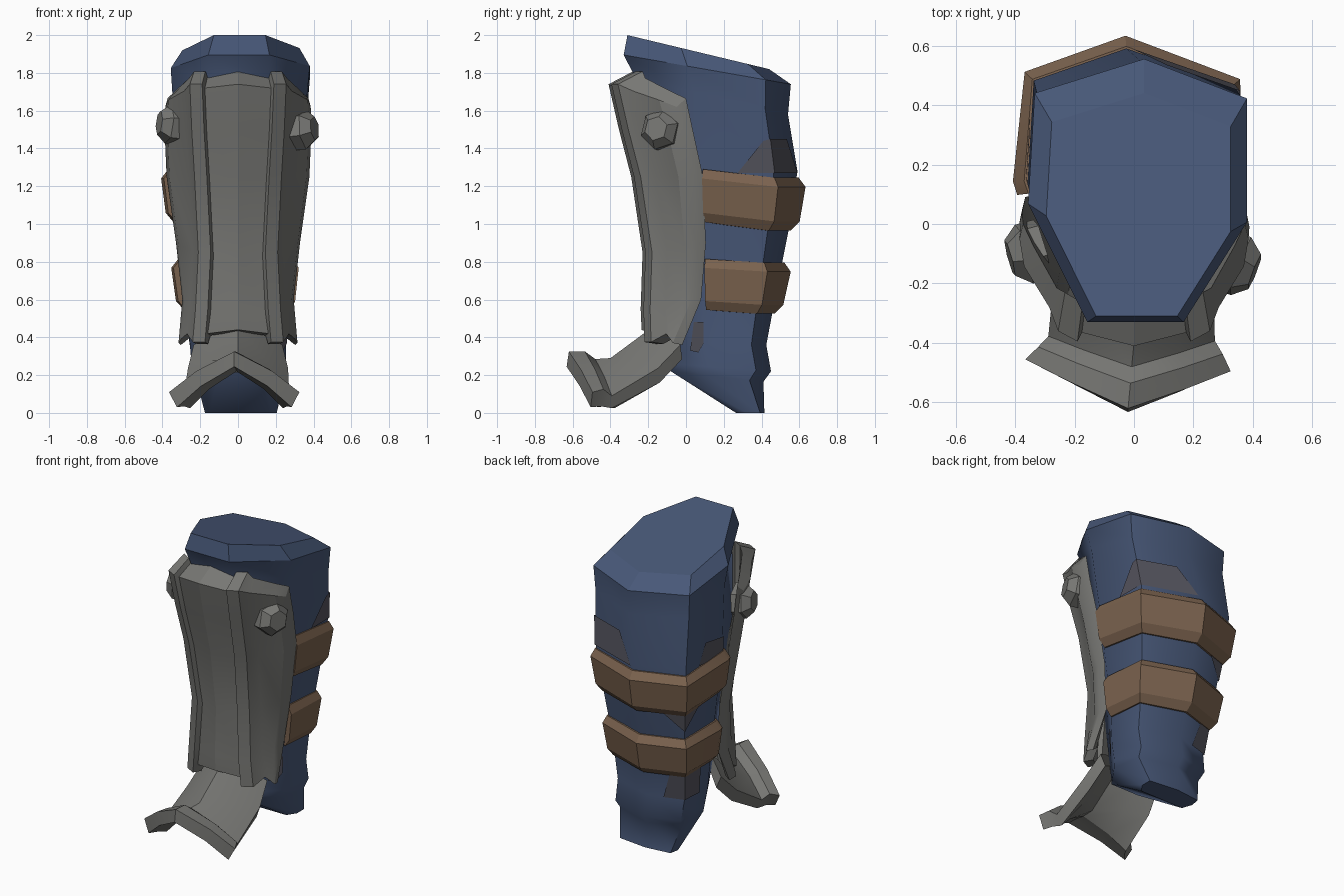
import bpy, bmesh, math
from mathutils import Vector

if "Cube" in bpy.data.objects:
    bpy.data.objects.remove(bpy.data.objects["Cube"])


def material(name, rgb):
    m = bpy.data.materials.new(name)
    m.diffuse_color = (*rgb, 1)
    m.use_nodes = True
    m.node_tree.nodes["Principled BSDF"].inputs["Base Color"].default_value = m.diffuse_color
    return m


BLUE = material("blue_cloth", (0.064, 0.097, 0.187))
GREY = material("grey_metal", (0.185, 0.185, 0.174))
BROWN = material("brown_leather", (0.2, 0.125, 0.078))
WORN = material("worn_cloth", (0.088, 0.087, 0.11))


def make(name, verts, faces, mat, angle=28):
    me = bpy.data.meshes.new(name)
    me.from_pydata([tuple(v) for v in verts], [], faces)
    bm = bmesh.new()
    bm.from_mesh(me)
    bmesh.ops.recalc_face_normals(bm, faces=bm.faces)
    bm.to_mesh(me)
    bm.free()
    me.materials.append(mat)
    ob = bpy.data.objects.new(name, me)
    bpy.context.collection.objects.link(ob)
    bpy.ops.object.select_all(action='DESELECT')
    ob.select_set(True)
    bpy.context.view_layer.objects.active = ob
    bpy.ops.object.shade_smooth_by_angle(angle=math.radians(angle))
    return ob


def loft(name, rings, mat, angle=28):
    """Skin closed rings and cap both ends."""
    n = len(rings[0])
    verts = [p for r in rings for p in r]
    faces = [(k * n + i, k * n + (i + 1) % n, (k + 1) * n + (i + 1) % n, (k + 1) * n + i)
             for k in range(len(rings) - 1) for i in range(n)]
    faces += [tuple(range(n)), tuple(range(len(verts) - n, len(verts)))]
    return make(name, verts, faces, mat, angle)


def shell(name, outer_rows, inner_rows, mat, angle=28):
    """Thick open sheet from matching outer and inner rows."""
    n, m = len(outer_rows[0]), len(outer_rows)
    verts = [p for r in outer_rows + inner_rows for p in r]
    o = n * m
    faces = []
    for k in range(m - 1):
        for i in range(n - 1):
            a, b, c, d = k * n + i, k * n + i + 1, (k + 1) * n + i + 1, (k + 1) * n + i
            faces += [(a, b, c, d), (a + o, d + o, c + o, b + o)]
        for i in (0, n - 1):
            a, d = k * n + i, (k + 1) * n + i
            faces.append((a, d, d + o, a + o))
    for k in (0, m - 1):
        for i in range(n - 1):
            a = k * n + i
            faces.append((a, a + 1, a + 1 + o, a + o))
    return make(name, verts, faces, mat, angle)


# Leg: seven-sided section, each ring = centre x, half width, front y, back y, front z, back z
SECTION = [(-.46, 0), (.42, 0), (1, .38), (1, .85), (.06, 1), (-.94, .87), (-1, .45)]
RINGS = [(.015, .31, -.31, .44, 2.0, 1.82), (.012, .368, -.33, .555, 1.895, 1.74),
         (.01, .357, -.265, .54, 1.77, 1.58), (-.012, .346, -.24, .59, 1.3, 1.28),
         (-.012, .315, -.2, .55, 1.0, 1.0), (-.01, .275, -.14, .48, .65, .65),
         (0, .255, -.1, .425, .37, .36), (.005, .25, -.08, .45, .26, .22),
         (.01, .235, -.08, .41, .22, .165), (.015, .19, .265, .415, 0, 0)]
leg_rings = []
for k, (cx, w, yf, yb, zf, zb) in enumerate(RINGS):
    ring = []
    for j, (sx, t) in enumerate(SECTION):
        if k == len(RINGS) - 1 and t == 0:
            sx *= 1.9
        if j == 4 and k > 2:
            sx = -.04
        ring.append(Vector((cx + sx * w, yf + (yb - yf) * t, zf + (zb - zf) * t)))
    leg_rings.append(ring)
leg = loft("leg", leg_rings, BLUE, 62)
for f in leg.data.polygons:          # crisp rim around the top
    if f.index < 7 or len(f.vertices) > 4:
        f.use_smooth = False


def leg_column(i, z):
    """Point on a vertical leg edge at height z."""
    col = [r[i % 7] for r in leg_rings]
    for a, b in zip(col, col[1:]):
        if a.z >= z >= b.z:
            return a.lerp(b, (a.z - z) / max(a.z - b.z, 1e-6))
    return col[-1].copy()


def leg_point(u, z, off=0.0):
    i = math.floor(u)
    p = leg_column(i, z).lerp(leg_column(i + 1, z), u - i)
    out = Vector((p.x, p.y - .15, 0)).normalized()
    return p + out * off


# Worn patches: thin plates hugging the leg, corners as (section position, height)
PATCHES = [[(2.5, 1.27), (3, 1.27), (3, 1.45), (2.9, 1.44)],
           [(3, 1.27), (3.95, 1.27), (3.7, 1.45), (3, 1.45)],
           [(5.35, 1.27), (6, 1.27), (6, 1.38), (5.5, 1.4)],
           [(4.5, .98), (5, .98), (5, .85)],
           [(5, .98), (5.4, .98), (5, .85)],
           [(4.45, .36), (5, .36), (5, .55), (4.65, .55)],
           [(5, .36), (5.6, .36), (5.6, .55), (5, .55)],
           [(1.6, .33), (1.8, .32), (1.98, .37), (1.98, .48), (1.75, .48)]]
verts, faces = [], []
for patch in PATCHES:
    faces.append(tuple(range(len(verts), len(verts) + len(patch))))
    verts += [leg_point(u, z, .008) for u, z in patch]
make("worn_patches", verts, faces, WORN)


# Straps: bevelled bands around the back of the leg
def strap(name, z_side, z_back, half):
    rings = []
    for u in (2.04, 3, 4, 5, 5.97, 6.08):
        zc = z_back if 3 <= u <= 5 else z_side
        s = .8 if u < 4 else 1
        rings.append([leg_point(u, zc + dz * half, off * s) for off, dz in
                      ((-.03, 1), (.012, 1), (.055, .65), (.05, -.65), (.012, -1), (-.03, -1))])
    loft(name, rings, BROWN, 25)


strap("upper_strap", 1.15, 1.105, .14)
strap("lower_strap", .68, .66, .135)

# Shin guard: centre z, edge z, edge x, edge y, centre y, ridge x
GUARD = [(1.74, 1.62, .385, -.05, -.41, .225), (1.5, 1.48, .388, -.01, -.355, .215),
         (1.25, 1.25, .378, .04, -.29, .2), (.85, .9, .328, .055, -.23, .18),
         (.55, .6, .295, .03, -.24, .195), (.44, .37, .315, -.07, -.235, .21)]
outer, inner = [], []
for k, (zc, ze, w, ye, yc, rx) in enumerate(GUARD):
    top, bottom = k == 0, k == len(GUARD) - 1
    drop = -.065 if bottom else 0
    gx, gy = rx + .06, yc + .13
    half = [(0, yc, zc), (rx - .05, yc + .045, zc - .02), (rx - .035, yc + .015, zc + drop),
            (rx + .03, yc + .05, zc + drop), (gx, gy, zc * .7 + ze * .3),
            (w * .96, ye * .6 + gy * .4, zc * .3 + ze * .7), (w, ye, ze)]
    half_in = []
    for j, (x, y, z) in enumerate(half):
        last = j == 6
        half_in.append((x - .012 if last else x * .91,
                        y + (.05 if last else .065) + (.065 if top and j < 4 else 0),
                        z + ((.045 if j > 4 else .068) if top else -.01 if bottom else 0)))
    for rows, h in ((outer, half), (inner, half_in)):
        rows.append([(-x, y, z) for x, y, z in h[:0:-1]] + h)
shell("shin_guard", outer, inner, GREY, 25)

# Foot guard: arched rows flaring to an upturned lip, centre (y, z), side (x, y, z), skew
FOOT = [((-.17, .46), (.235, -.03, .36), 0), ((-.4, .29), (.265, -.15, .235), 0),
        ((-.48, .285), (.28, -.385, .09), .008), ((-.535, .325), (.31, -.425, .125), .012),
        ((-.62, .325), (.345, -.475, .11), .02)]
outer, inner = [], []
for k, ((cy, cz), (sx, sy, sz), skew) in enumerate(FOOT):
    half = [(0, cy, cz), (sx * .58, cy * .45 + sy * .55, cz * .45 + sz * .55 + .015), (sx, sy, sz)]
    dy, dz = ((.01, -.075), (.01, -.075), (.0, -.065), (-.015, -.09), (-.012, -.08))[k]
    half_in = [(x * .88, y + dy, z + dz) for x, y, z in half]
    for rows, h in ((outer, half), (inner, half_in)):
        row = [(-x, y, z) for x, y, z in h[:0:-1]] + h
        rows.append([(x - skew, y - skew * x / sx, z) for x, y, z in row])
shell("foot_guard", outer, inner, GREY, 25)


# Bolts: tapered studs on each side of the guard
def bolt(name, pos, axis):
    axis = Vector(axis).normalized()
    rot = axis.to_track_quat('Z', 'Y')
    rings = []
    for r, h in ((.108, -.06), (.108, .005), (.065, .055)):
        rings.append([Vector(pos) + rot @ Vector((r * math.cos(a), r * math.sin(a), h))
                      for a in (math.tau * i / 6 + .3 for i in range(6))])
    loft(name, rings, GREY, 20)


bolt("right_bolt", (.355, -.14, 1.5), (.9, -.35, .1))
bolt("left_bolt", (-.365, -.1, 1.53), (-.9, -.25, .1))
